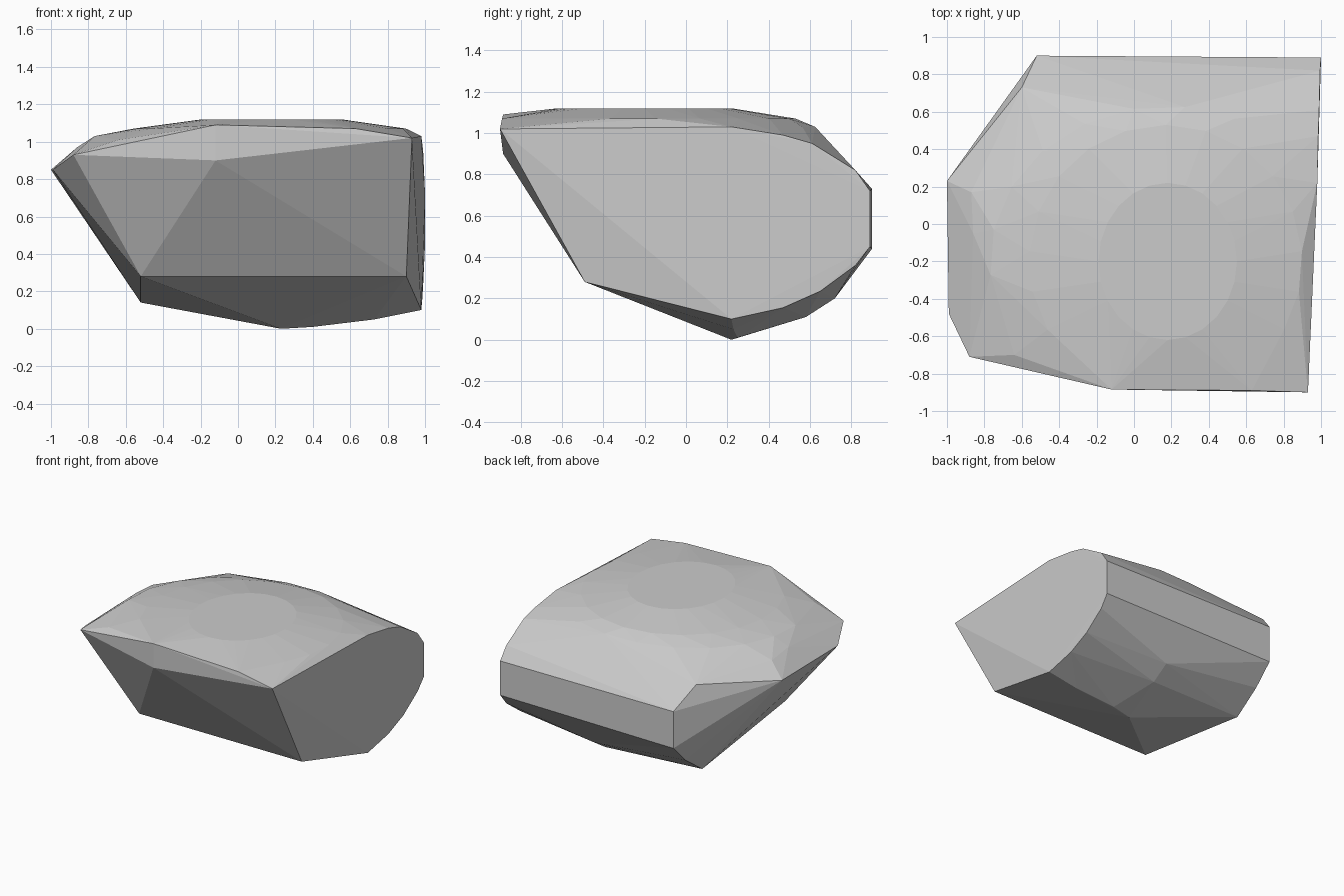
import bpy, bmesh
from math import sin, cos, radians


def arc(cx, cy, rx, ry, z, start, end, n):
    """Evenly spaced points along a level elliptical arc."""
    angles = [radians(start + (end - start) * i / (n - 1)) for i in range(n)]
    return [(cx + rx * cos(a), cy + ry * sin(a), z) for a in angles]


# Broad chiselled front and its undercut
front = [(-0.12, -0.885, 0.90), (-0.12, -0.885, 1.09), (0.63, -0.89, 1.07),
         (0.93, -0.90, 1.02), (0.90, -0.49, 0.28), (-0.52, -0.49, 0.28),
         (-0.64, -0.70, 1.01)]

# Flat right-hand break, outlined as (x, y, z)
right = [(0.98, 0.22, 0.10), (0.985, 0.47, 0.155), (0.99, 0.65, 0.235),
         (0.995, 0.82, 0.36), (1.0, 0.89, 0.45), (1.0, 0.89, 0.72),
         (0.995, 0.82, 0.82), (0.99, 0.61, 0.95), (0.985, 0.47, 0.99),
         (0.98, 0.22, 1.03)]

# Pointed left side and back corner
left = [(-0.88, -0.71, 0.93), (-0.99, -0.48, 0.85), (-1.0, 0.23, 0.85),
        (-0.87, 0.17, 0.95), (-0.86, -0.05, 0.97), (-0.60, 0.73, 0.90),
        (-0.52, 0.90, 0.73), (-0.52, 0.90, 0.44), (-0.52, 0.75, 0.29),
        (-0.52, 0.54, 0.14)]

# Rounded belly underneath
belly = [(0.23, 0.22, 0.0), (0.40, 0.25, 0.01), (0.73, 0.23, 0.05),
         (0.30, 0.58, 0.11), (0.30, 0.72, 0.20)]

# Gently domed top: stacked arcs
top = (arc(0.18, -0.20, 0.37, 0.42, 1.12, 0, 345, 24)
       + arc(0.17, -0.20, 0.73, 0.73, 1.07, -30, 210, 15)
       + arc(0.17, -0.20, 0.94, 0.83, 1.03, 50, 185, 9))

# Wrap all the break points in one convex stone
bm = bmesh.new()
for p in front + right + left + belly + top:
    bm.verts.new(p)
hull = bmesh.ops.convex_hull(bm, input=bm.verts)
loose = {g for g in hull["geom_interior"] + hull["geom_unused"]
         if isinstance(g, bmesh.types.BMVert)}
bmesh.ops.delete(bm, geom=list(loose), context='VERTS')
bmesh.ops.dissolve_limit(bm, angle_limit=radians(1), verts=bm.verts, edges=bm.edges)
bmesh.ops.recalc_face_normals(bm, faces=bm.faces)

mesh = bpy.data.meshes.new("rock")
bm.to_mesh(mesh)
bm.free()
bpy.context.collection.objects.link(bpy.data.objects.new("rock", mesh))
